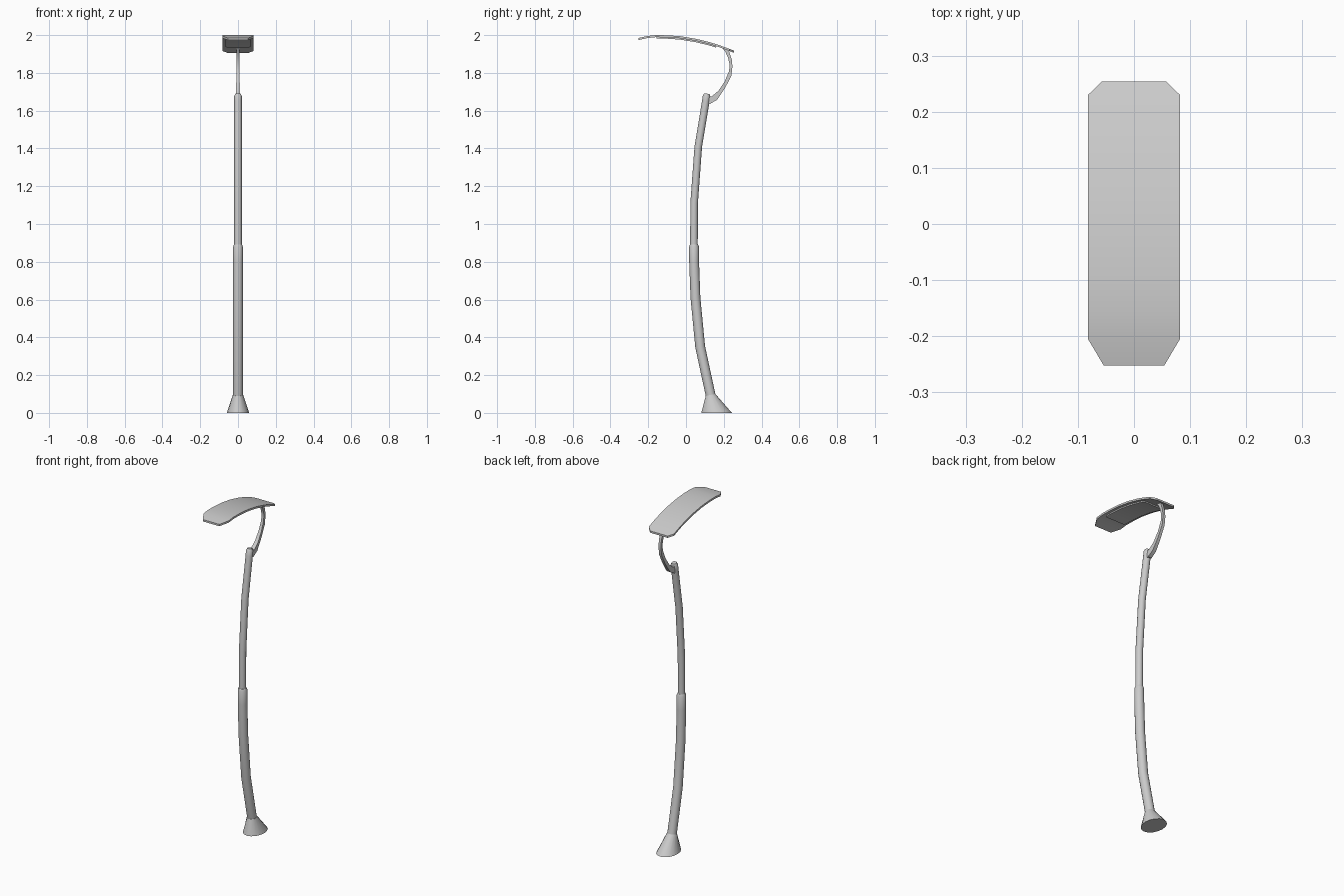
import bpy, math
from mathutils import Vector

if "Cube" in bpy.data.objects:
    bpy.data.objects.remove(bpy.data.objects["Cube"])


def loft(name, rings, angle=35):
    """Skin a list of equal-length point rings and cap both ends."""
    n = len(rings[0])
    verts = [p for r in rings for p in r]
    faces = [tuple(reversed(range(n))), tuple(range(len(verts) - n, len(verts)))]
    for i in range(len(rings) - 1):
        for j in range(n):
            k = (j + 1) % n
            faces.append((i * n + j, i * n + k, (i + 1) * n + k, (i + 1) * n + j))
    mesh = bpy.data.meshes.new(name)
    mesh.from_pydata(verts, [], faces)
    ob = bpy.data.objects.new(name, mesh)
    bpy.context.collection.objects.link(ob)
    bpy.ops.object.select_all(action='DESELECT')
    ob.select_set(True)
    bpy.context.view_layer.objects.active = ob
    bpy.ops.object.mode_set(mode='EDIT')
    bpy.ops.mesh.select_all(action='SELECT')
    bpy.ops.mesh.normals_make_consistent(inside=False)
    bpy.ops.object.mode_set(mode='OBJECT')
    bpy.ops.object.shade_smooth_by_angle(angle=math.radians(angle))
    return ob


def ring(y, z, rx, ry, tilt=0.0, n=16):
    """Ellipse around (0, y, z); tilt leans its axis towards +y."""
    pts = []
    for i in range(n):
        a = 2 * math.pi * i / n
        u = ry * math.sin(a)
        pts.append((rx * math.cos(a), y + u * math.cos(tilt), z - u * math.sin(tilt)))
    return pts


def tube(name, path):
    """Round tube along (y, z, radius) points, rings square to the path."""
    rings = []
    for i, (y, z, r) in enumerate(path):
        a, b = path[max(i - 1, 0)], path[min(i + 1, len(path) - 1)]
        rings.append(ring(y, z, r, r, math.atan2(b[0] - a[0], b[1] - a[1])))
    return loft(name, rings)


# Flared foot, leaning back
loft("base_foot", [ring(0.162, 0.0, 0.059, 0.081),
                   ring(0.130, 0.095, 0.028, 0.026, -0.2)])

# Bowed pole: thick lower half, thin upper half
tube("lower_pole", [(0.131, 0.09, 0.026), (0.075, 0.35, 0.026), (0.05, 0.61, 0.026),
                    (0.043, 0.80, 0.026), (0.0425, 0.88, 0.026), (0.042, 0.892, 0.021)])
tube("upper_pole", [(0.042, 0.87, 0.02), (0.043, 1.11, 0.02), (0.065, 1.41, 0.02),
                    (0.105, 1.65, 0.02), (0.109, 1.678, 0.02), (0.111, 1.69, 0.014)])

# Thin curved arm: (inner y, z, outer y, z, half width)
arm = [(0.108, 1.682, 0.105, 1.638, 0.012), (0.135, 1.675, 0.128, 1.636, 0.012),
       (0.172, 1.705, 0.165, 1.658, 0.011), (0.205, 1.755, 0.208, 1.722, 0.009),
       (0.228, 1.81, 0.240, 1.785, 0.008), (0.231, 1.845, 0.246, 1.835, 0.008),
       (0.222, 1.882, 0.242, 1.872, 0.008), (0.208, 1.912, 0.230, 1.908, 0.008),
       (0.188, 1.937, 0.226, 1.926, 0.009)]
loft("curved_arm", [[(-w, a, b), (w, a, b), (w, c, d), (-w, c, d)] for a, b, c, d, w in arm])

# Lamp head top curve (y, z)
CURVE = [(-0.255, 1.984), (-0.205, 1.995), (-0.16, 2.0), (-0.1, 1.999), (-0.03, 1.994),
         (0.05, 1.981), (0.12, 1.964), (0.17, 1.949), (0.23, 1.927), (0.255, 1.917)]


def curve_z(y):
    for (a, b), (c, d) in zip(CURVE, CURVE[1:]):
        if y <= c:
            return b + (d - b) * (y - a) / (c - a)
    return CURVE[-1][1]


def slab(name, stations, top, bottom):
    """Slab following the head curve, between two depths below it."""
    rings = []
    for y, w in stations:
        z = curve_z(y)
        rings.append([(-w, y, z - top), (w, y, z - top), (w, y, z - bottom), (-w, y, z - bottom)])
    return loft(name, rings)


# Curved lamp head with clipped corners
inner = [(y, 0.082) for y, z in CURVE[1:-1]]
slab("lamp_head", [(-0.252, 0.054)] + inner + [(0.254, 0.057)], 0.0, 0.011)

# Light panel under the head
slab("light_panel", [(-0.155, 0.058), (-0.145, 0.065)]
     + [(y, 0.065) for y in (-0.1, -0.03, 0.05, 0.12)]
     + [(0.15, 0.065), (0.16, 0.058)], 0.008, 0.018)
